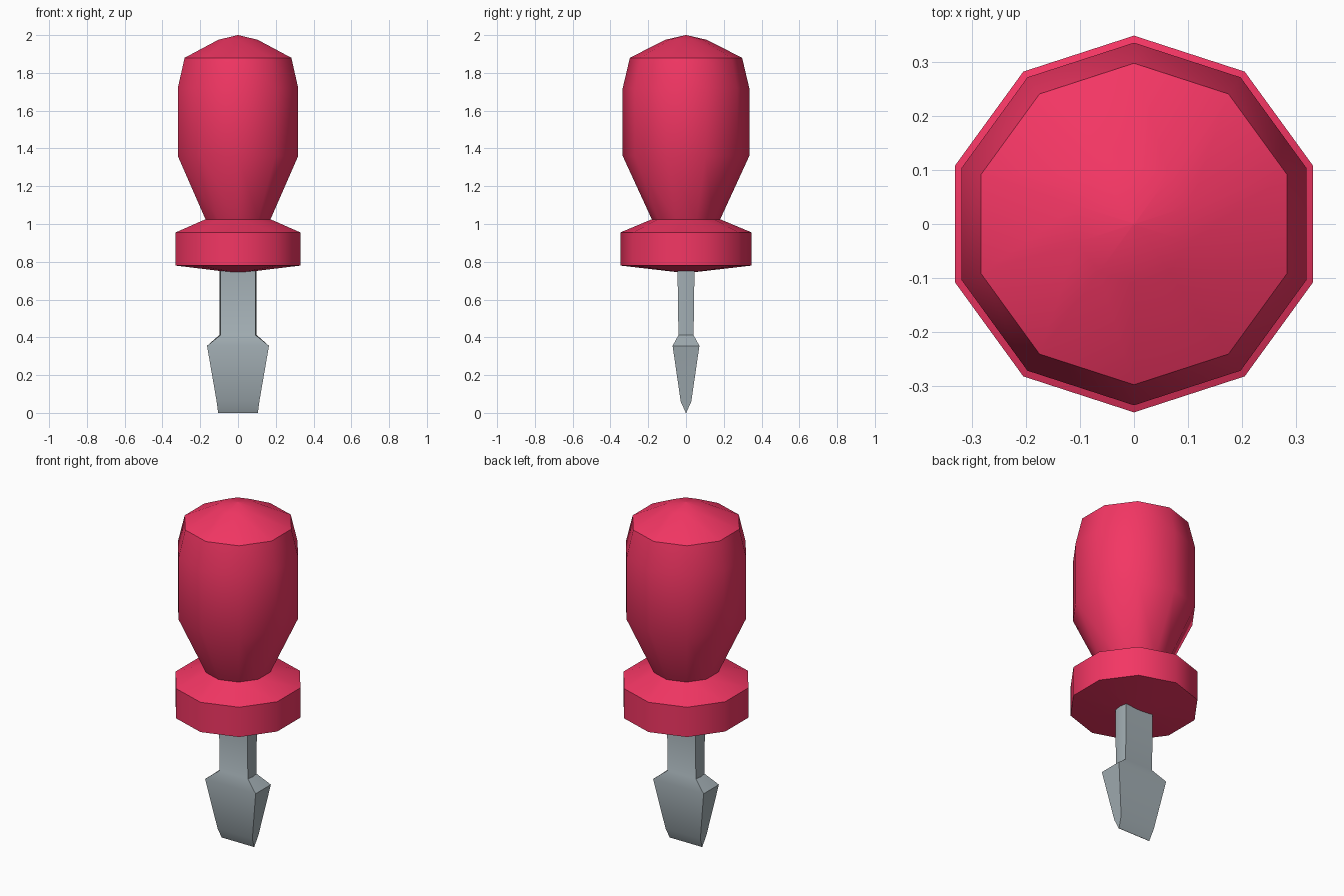
import bpy, bmesh
from math import sin, cos, pi, radians

if "Cube" in bpy.data.objects:
    bpy.data.objects.remove(bpy.data.objects["Cube"])


def material(name, color):
    m = bpy.data.materials.new(name)
    m.diffuse_color = (*color, 1)
    m.use_nodes = True
    m.node_tree.nodes["Principled BSDF"].inputs["Base Color"].default_value = m.diffuse_color
    return m


def loft(name, rings, mat):
    """Skin a stack of equal-sized rings and cap both ends."""
    bm = bmesh.new()
    loops = [[bm.verts.new(p) for p in ring] for ring in rings]
    n = len(loops[0])
    for a, b in zip(loops, loops[1:]):
        for i in range(n):
            j = (i + 1) % n
            bm.faces.new((a[i], a[j], b[j], b[i]))
    bm.faces.new(loops[0])
    bm.faces.new(loops[-1])
    bmesh.ops.remove_doubles(bm, verts=bm.verts, dist=0.0005)
    bmesh.ops.recalc_face_normals(bm, faces=bm.faces)
    mesh = bpy.data.meshes.new(name)
    bm.to_mesh(mesh)
    bm.free()
    mesh.materials.append(mat)
    ob = bpy.data.objects.new(name, mesh)
    bpy.context.collection.objects.link(ob)
    bpy.ops.object.select_all(action='DESELECT')
    ob.select_set(True)
    bpy.context.view_layer.objects.active = ob
    bpy.ops.object.shade_smooth_by_angle(angle=radians(40))
    return ob


def decagon(r, z):
    return [(r * sin(i * pi / 5), r * cos(i * pi / 5), z) for i in range(10)]


def blade_section(x, ridge, y, z):
    return [(ridge, 0, z), (x, y, z), (-x, y, z), (-ridge, 0, z), (-x, -y, z), (x, -y, z)]


red = material("red_plastic", (0.90, 0.037, 0.127))
steel = material("steel", (0.36, 0.42, 0.45))

# Ten-sided handle with its collar, from the underside to the domed top
profile = [(0.002, 0.74), (0.348, 0.78), (0.348, 0.955), (0.181, 1.025),
           (0.335, 1.36), (0.335, 1.72), (0.297, 1.88), (0.11, 1.975), (0.002, 2.0)]
loft("handle", [decagon(r, z) for r, z in profile], red)

# Flat blade: wedge tip, flared shoulders, narrow shaft running into the collar
sections = [(0.105, 0.105, 0.001, 0.0), (0.113, 0.113, 0.028, 0.06),
            (0.164, 0.164, 0.071, 0.355), (0.092, 0.099, 0.04, 0.412),
            (0.092, 0.099, 0.045, 0.76)]
loft("blade", [blade_section(*s) for s in sections], steel)
